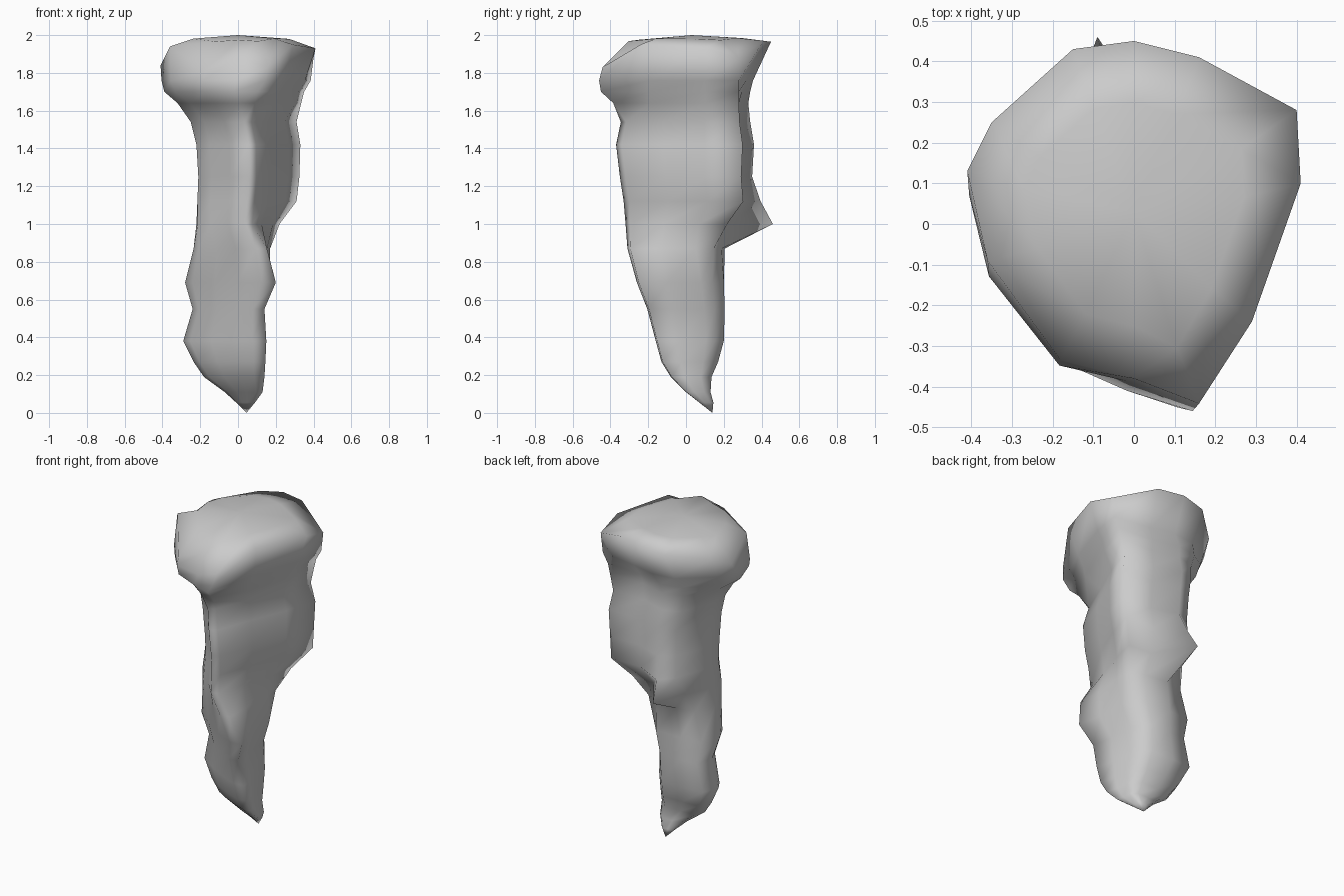
import bpy, bmesh
from mathutils import Vector

if "Cube" in bpy.data.objects:
    bpy.data.objects.remove(bpy.data.objects["Cube"])

# Key cross-sections, 12 points each, clockwise from the front right corner
RIM = [(.16, -.46), (0, -.38), (-.18, -.335), (-.36, -.09), (-.41, .13), (-.35, .25),
       (-.15, .43), (0, .45), (.16, .41), (.40, .28), (.41, .10), (.29, -.24)]
SHAFT = [(.10, -.34), (.06, -.37), (-.04, -.24), (-.14, -.14), (-.21, -.04), (-.21, .10),
         (-.14, .31), (-.04, .36), (.12, .30), (.33, .30), (.27, .10), (.18, -.12)]
LOWER = [(.20, -.25), (.12, -.26), (0, -.20), (-.12, -.12), (-.24, -.02), (-.28, .06),
         (-.24, .19), (-.10, .20), (.07, .20), (.12, .14), (.16, .08), (.17, -.10)]
KEYS = [(1.76, RIM), (1.58, SHAFT), (1.05, SHAFT), (.80, LOWER)]

# Height of each rim point
RIM_Z = [1.83, 1.89, 1.81, 1.94, 1.84, 1.90, 1.94, 1.965, 1.97, 1.88, 1.93, 1.95]

# Outline of the rock at each level: z, left, right, front, back
LEVELS = [(1.76, -.405, .385, -.46, .355), (1.70, -.39, .345, -.45, .34),
          (1.64, -.32, .33, -.385, .33), (1.54, -.25, .31, -.345, .34),
          (1.42, -.22, .33, -.37, .36), (1.25, -.21, .325, -.35, .35),
          (1.12, -.215, .31, -.33, .36), (1.00, -.22, .22, -.32, .27),
          (.87, -.235, .17, -.31, .205), (.69, -.28, .20, -.26, .20),
          (.55, -.24, .14, -.205, .205), (.38, -.29, .15, -.16, .20),
          (.27, -.235, .145, -.13, .17), (.19, -.18, .14, -.08, .135),
          (.11, -.07, .13, 0, .13), (.055, -.01, .09, .07, .145)]


def section(z):
    """Cross-section blended between the two nearest keys."""
    if z >= KEYS[0][0]:
        return KEYS[0][1]
    for (za, a), (zb, b) in zip(KEYS, KEYS[1:]):
        if z >= zb:
            t = (za - z) / (za - zb)
            return [Vector(p).lerp(Vector(q), t) for p, q in zip(a, b)]
    return KEYS[-1][1]


def fitted(level):
    """Cross-section stretched to fill the outline of a level."""
    z, x0, x1, y0, y1 = level
    pts = section(z)
    xs, ys = [p[0] for p in pts], [p[1] for p in pts]
    fx = (x1 - x0) / (max(xs) - min(xs))
    fy = (y1 - y0) / (max(ys) - min(ys))
    return [Vector((x0 + (p[0] - min(xs)) * fx, y0 + (p[1] - min(ys)) * fy, z)) for p in pts]


# Rings from the crown down to the tip
crown = [Vector((p[0] * .66, p[1] * .66, 1.98 + .12 * (z - 1.93))) for p, z in zip(RIM, RIM_Z)]
rim = [Vector((p[0], p[1] * (.96 if p[1] < -.4 else 1), z)) for p, z in zip(RIM, RIM_Z)]
rings = [crown, rim] + [fitted(lv) for lv in LEVELS]

# Right side of the head flares out from the shaft as a flat face with a ridge at its back
for ring, x in zip(rings[2:5], (.385, .35, .335)):
    ring[9].xy = x, .28
    ring[10].xy = x - .03, .10
    ring[11].xy = x - .13, -.19
# Jutting spike on the back
rings[8][7] = Vector((-.07, .395, 1.12))
rings[9][7] = Vector((-.09, .46, 1.0))

bm = bmesh.new()
loops = [[bm.verts.new(p) for p in ring] for ring in rings]
top, tip = bm.verts.new((0, .03, 2)), bm.verts.new((.045, .14, 0))
for i in range(12):
    j = (i + 1) % 12
    for a, b in zip(loops, loops[1:]):
        bm.faces.new((a[i], a[j], b[j], b[i]))
    bm.faces.new((top, loops[0][j], loops[0][i]))
    bm.faces.new((tip, loops[-1][i], loops[-1][j]))
bmesh.ops.recalc_face_normals(bm, faces=bm.faces)

mesh = bpy.data.meshes.new("rock_pillar")
bm.to_mesh(mesh)
bm.free()
mesh.shade_smooth()
rock = bpy.data.objects.new("rock_pillar", mesh)
bpy.context.collection.objects.link(rock)
